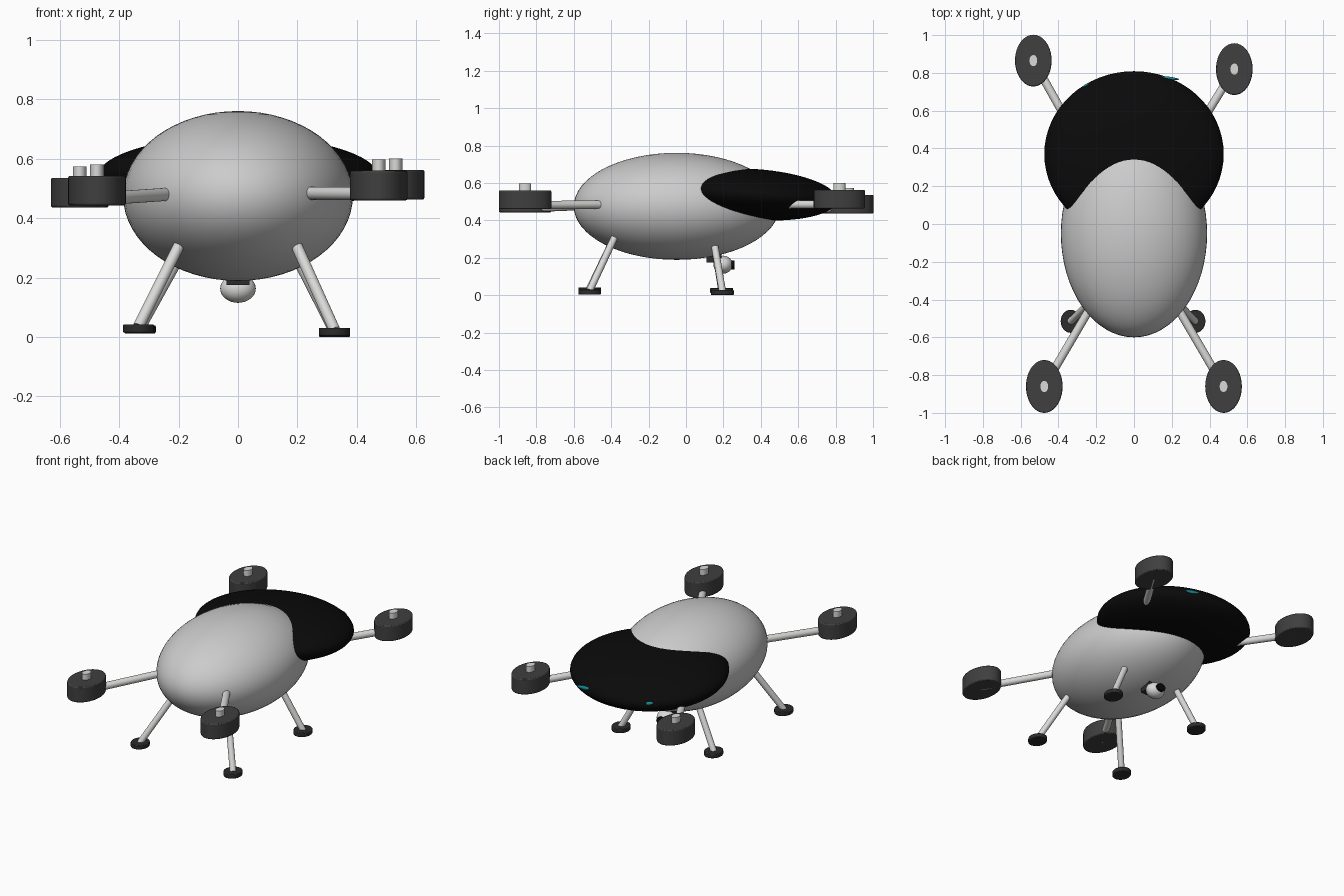
import bpy, math
from mathutils import Vector

if "Cube" in bpy.data.objects:
    bpy.data.objects.remove(bpy.data.objects["Cube"])


def mat(name, r, g, b):
    m = bpy.data.materials.new(name)
    m.diffuse_color = (r, g, b, 1)
    m.use_nodes = True
    m.node_tree.nodes["Principled BSDF"].inputs["Base Color"].default_value = m.diffuse_color
    return m


GREY = mat("light grey", 0.60, 0.60, 0.60)
STRUT = mat("pale grey", 0.70, 0.70, 0.69)
BLACK = mat("gloss black", 0.003, 0.003, 0.003)
DARK = mat("dark grey", 0.05, 0.05, 0.05)
RUBBER = mat("rubber black", 0.025, 0.025, 0.025)
TEAL = mat("teal glow", 0.01, 0.28, 0.34)


def finish(name, m):
    o = bpy.context.object
    o.name = name
    o.data.materials.append(m)
    bpy.ops.object.shade_smooth_by_angle(angle=math.radians(40))
    return o


def ellipsoid(name, loc, radii, m, rot=(0, 0, 0), seg=64):
    bpy.ops.mesh.primitive_uv_sphere_add(segments=seg, ring_count=seg // 2, location=loc, rotation=rot)
    bpy.context.object.scale = radii
    return finish(name, m)


def disc(name, loc, rx, ry, h, m, rot=(0, 0, 0), bevel=0.0):
    bpy.ops.mesh.primitive_cylinder_add(vertices=40, radius=1, depth=1, location=loc, rotation=rot)
    o = bpy.context.object
    o.scale = (rx, ry, h)
    bpy.ops.object.transform_apply(location=False, rotation=False, scale=True)
    if bevel:
        b = o.modifiers.new("edge", 'BEVEL')
        b.width, b.segments = bevel, 2
    return finish(name, m)


def rod(name, a, b, r, m):
    a, b = Vector(a), Vector(b)
    d = b - a
    bpy.ops.mesh.primitive_cylinder_add(vertices=24, radius=r, depth=d.length, location=(a + b) / 2,
                                        rotation=d.to_track_quat('Z', 'Y').to_euler())
    return finish(name, m)


# body shell and tilted rear visor
ellipsoid("body", (0, -0.05, 0.475), (0.387, 0.55, 0.286), GREY)
ellipsoid("visor", (0, 0.37, 0.538), (0.475, 0.44, 0.136), BLACK, (math.radians(-4), 0, 0))

# light slivers just breaking through the visor
ellipsoid("left_light", (-0.232, 0.735, 0.522), (0.045, 0.014, 0.014), TEAL, (0, 0.2, 0.3), 16)
ellipsoid("right_light", (0.185, 0.772, 0.525), (0.055, 0.008, 0.012), TEAL, (0, 0.1, -0.12), 16)

# four arms, each with an oval rotor pod and a hub pin: x, y, pod bottom z
pods = {"front_left": (-0.475, -0.86, 0.443), "front_right": (0.474, -0.86, 0.46),
        "rear_left": (-0.533, 0.865, 0.436), "rear_right": (0.531, 0.82, 0.463)}
for n, (x, y, z) in pods.items():
    s = 1 if x > 0 else -1
    root = (s * 0.17, -0.34, 0.485) if y < 0 else (s * 0.26, 0.38, 0.485)
    rod(n + "_arm", root, (x, y, z + 0.0215), 0.022, STRUT)
    disc(n + "_rotor_pod", (x, y, z + 0.05), 0.097, 0.137 if y > 0 else 0.14, 0.1, DARK, bevel=0.006)
    disc(n + "_hub_pin", (x, y, z + 0.11), 0.023, 0.032, 0.055, STRUT)

# four landing legs with round feet: x, y, foot bottom z
feet = {"front_left": (-0.335, -0.515, 0.015), "front_right": (0.325, -0.515, 0.004),
        "rear_left": (-0.33, 0.19, 0.012), "rear_right": (0.325, 0.195, 0.0)}
for n, (x, y, z) in feet.items():
    s = 1 if x > 0 else -1
    top = (s * 0.185, -0.37, 0.335) if y < 0 else (s * 0.19, 0.15, 0.285)
    rod(n + "_leg", (x, y, z + 0.02), top, 0.019, STRUT)
    disc(n + "_foot", (x, y, z + 0.0135), 0.053, 0.061, 0.027, RUBBER, bevel=0.004)

# camera under the belly, looking backwards
bpy.ops.mesh.primitive_cube_add(size=1, location=(0, 0.15, 0.2))
bpy.context.object.scale = (0.076, 0.08, 0.05)
finish("camera_mount", RUBBER)
ellipsoid("camera_ball", (0, 0.198, 0.163), (0.06, 0.052, 0.048), STRUT, seg=32)
disc("camera_lens", (0, 0.242, 0.162), 0.03, 0.024, 0.035, BLACK, (math.radians(90), 0, 0))
